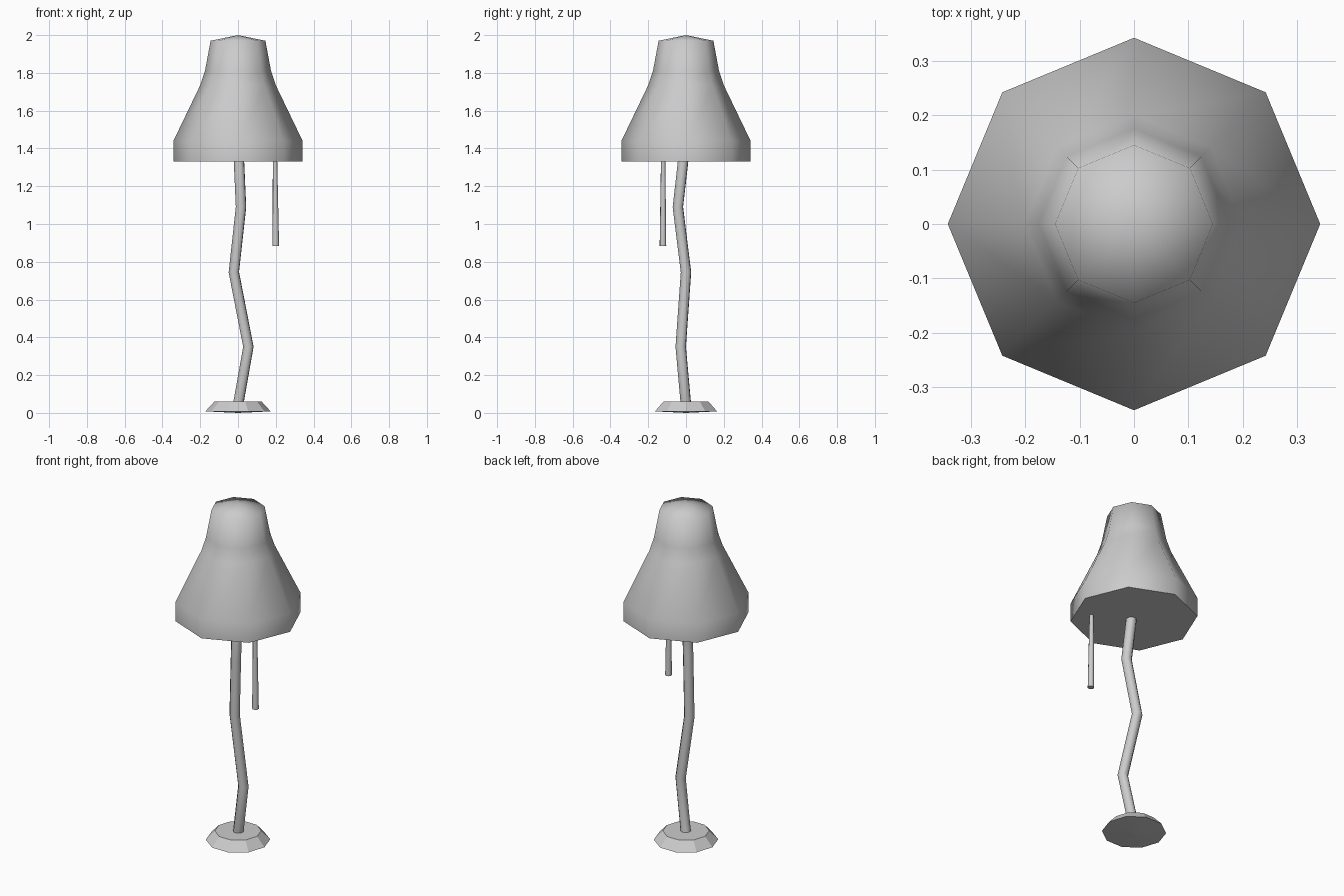
import bpy, bmesh
from math import sin, cos, pi

if "Cube" in bpy.data.objects:
    bpy.data.objects.remove(bpy.data.objects["Cube"])


def lathe(name, profile, sides, smooth):
    """Spin (radius, z) points round z; radius 0 closes to a single tip."""
    bm = bmesh.new()
    rings = []
    for r, z in profile:
        n = 1 if r == 0 else sides
        rings.append([bm.verts.new((r * cos(2 * pi * i / sides),
                                    r * sin(2 * pi * i / sides), z)) for i in range(n)])
    for a, b in zip(rings, rings[1:]):
        for i in range(sides):
            j = (i + 1) % sides
            quad = [a[i % len(a)], a[j % len(a)], b[j % len(b)], b[i % len(b)]]
            bm.faces.new(list(dict.fromkeys(quad)))
    for f in bm.faces:
        f.smooth = smooth
    if len(rings[0]) > 1:
        bm.faces.new(rings[0][::-1])  # flat underside
    bmesh.ops.recalc_face_normals(bm, faces=bm.faces)
    # keep the rim of the flat underside crisp
    for e in bm.edges:
        if len({f.smooth for f in e.link_faces}) == 2:
            e.smooth = False
    me = bpy.data.meshes.new(name)
    bm.to_mesh(me)
    bm.free()
    ob = bpy.data.objects.new(name, me)
    bpy.context.collection.objects.link(ob)
    return ob


def tube(name, points, radii):
    """Eight-sided capped tube through points, converted to a mesh."""
    cu = bpy.data.curves.new(name, 'CURVE')
    cu.dimensions = '3D'
    cu.bevel_depth = 1.0
    cu.bevel_resolution = 2
    cu.use_fill_caps = True
    sp = cu.splines.new('POLY')
    sp.points.add(len(points) - 1)
    for p, co, r in zip(sp.points, points, radii):
        p.co = (*co, 1)
        p.radius = r
    ob = bpy.data.objects.new(name, cu)
    bpy.context.collection.objects.link(ob)
    bpy.ops.object.select_all(action='DESELECT')
    ob.select_set(True)
    bpy.context.view_layer.objects.active = ob
    bpy.ops.object.convert(target='MESH')
    bpy.ops.object.shade_smooth_by_angle(angle=pi / 3)
    return bpy.context.object


# Bell-shaped shade, closed below
lathe("lamp_shade", [(0.342, 1.33), (0.342, 1.44), (0.2, 1.735), (0.175, 1.81),
                     (0.145, 1.97), (0, 2.0)], 8, True)

# Faceted foot with a very slightly domed underside
lathe("base", [(0, 0), (0.173, 0.008), (0.125, 0.06), (0, 0.06)], 10, False)

# Crooked stem
tube("stem", [(0, 0, 0.04), (0.055, -0.028, 0.35), (-0.022, 0, 0.745),
              (0.016, -0.043, 1.09), (0.005, -0.015, 1.335)], [0.029] * 5)

# Pull cord, thicker at its lower end
tube("pull_cord", [(0.2, -0.122, 0.883), (0.196, -0.121, 1.335)], [0.018, 0.012])
